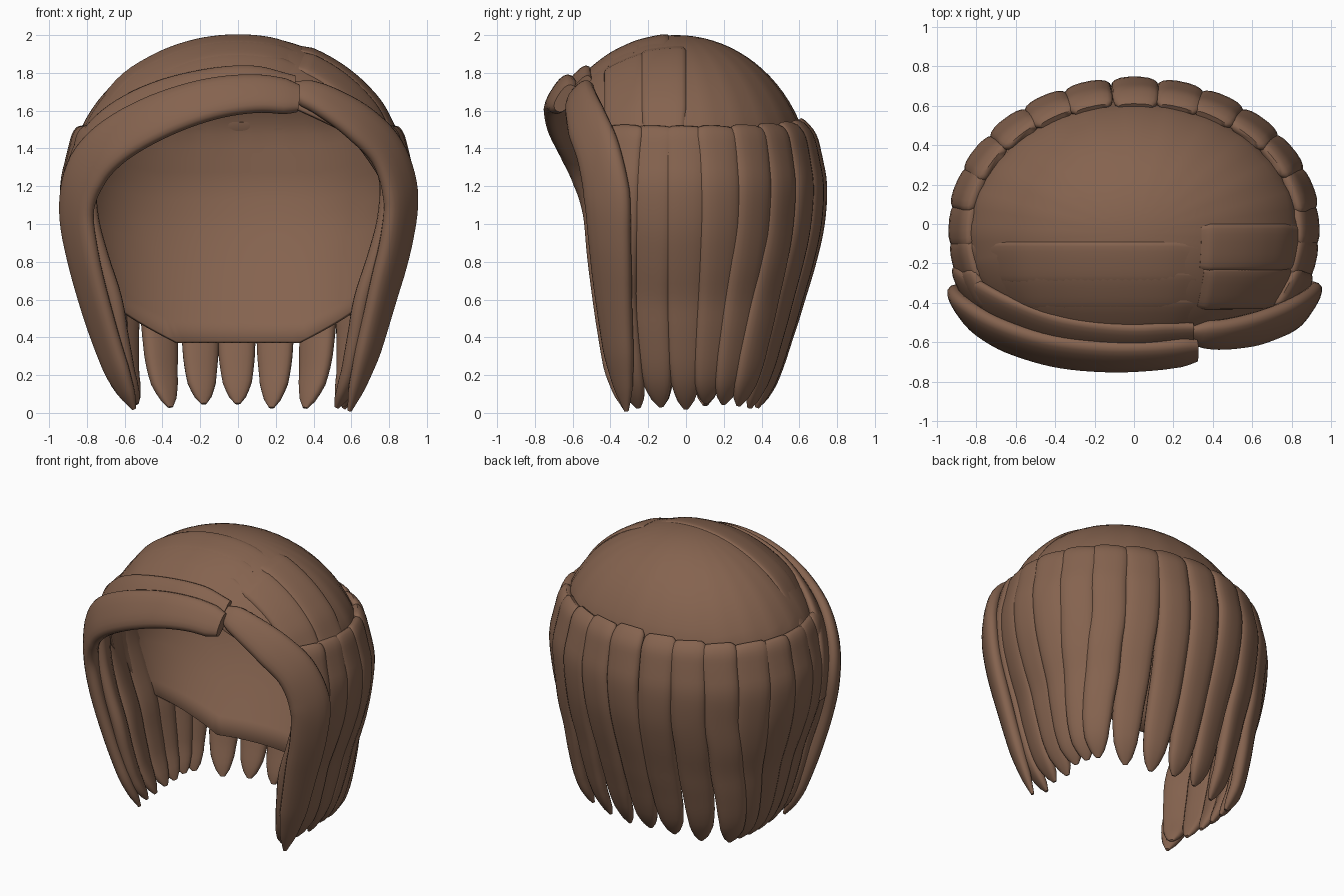
import bpy, bmesh, math, random
from mathutils import Vector

if "Cube" in bpy.data.objects:
    bpy.data.objects.remove(bpy.data.objects["Cube"])

random.seed(4)
brown = bpy.data.materials.new("warm brown")
brown.diffuse_color = (0.235, 0.125, 0.078, 1)
brown.use_nodes = True
brown.node_tree.nodes["Principled BSDF"].inputs["Base Color"].default_value = brown.diffuse_color


def lerp_table(table, v):
    """Linear lookup in rows of (key, a, b...)."""
    rows = sorted(table)
    if v <= rows[0][0]:
        return rows[0][1:]
    for a, b in zip(rows, rows[1:]):
        if v <= b[0]:
            f = (v - a[0]) / (b[0] - a[0])
            return tuple(p + (q - p) * f for p, q in zip(a[1:], b[1:]))
    return rows[-1][1:]


def finish(name, bm, angle=50):
    bmesh.ops.recalc_face_normals(bm, faces=bm.faces)
    me = bpy.data.meshes.new(name)
    bm.to_mesh(me)
    bm.free()
    ob = bpy.data.objects.new(name, me)
    bpy.context.collection.objects.link(ob)
    me.materials.append(brown)
    bpy.ops.object.select_all(action='DESELECT')
    ob.select_set(True)
    bpy.context.view_layer.objects.active = ob
    bpy.ops.object.shade_smooth_by_angle(angle=math.radians(angle))
    return ob


def outward(p):
    return Vector((p.x / 0.81, (p.y + 0.05) / 0.52, max(0, p.z - 1.2) / 0.64)).normalized()


def catmull(pts, n):
    P = [Vector(p) for p in pts]
    P = [2 * P[0] - P[1]] + P + [2 * P[-1] - P[-2]]
    out = []
    for i in range(n + 1):
        u = i / n * (len(P) - 3)
        k = min(int(u), len(P) - 4)
        t = u - k
        a, b, c, d = P[k:k + 4]
        out.append(0.5 * (2 * b + (c - a) * t + (2 * a - 5 * b + 4 * c - d) * t * t
                          + (3 * b - a - 3 * c + d) * t ** 3))
    return out


def soft(v, e):
    return math.copysign(abs(v) ** e, v)


def strand(name, pts, profile, n=30, sides=18):
    """Flattened lock along a path; profile rows are (fraction, half width, half thickness)."""
    path = catmull(pts, n)
    bm = bmesh.new()
    rings = []
    for i, p in enumerate(path):
        tan = (path[min(i + 1, n)] - path[max(i - 1, 0)]).normalized()
        side = tan.cross(outward(p)).normalized()
        nor = side.cross(tan)
        w, h = lerp_table(profile, i / n)
        rings.append([bm.verts.new(p + side * w * soft(math.cos(a), 0.8) + nor * h * soft(math.sin(a), 0.8))
                      for a in (2 * math.pi * k / sides for k in range(sides))])
    for r, q in zip(rings, rings[1:]):
        for k in range(sides):
            bm.faces.new((r[k], r[(k + 1) % sides], q[(k + 1) % sides], q[k]))
    bm.faces.new(rings[0])
    bm.faces.new(rings[-1])
    return finish(name, bm)


# Scalp cap: dome on top, narrowing to the nape, open at the face
INNER = [(0.37, 0.66, 0.34), (0.6, 0.735, 0.47), (0.8, 0.80, 0.575),
         (1.0, 0.855, 0.655), (1.2, 0.87, 0.69), (1.5, 0.835, 0.667)]
HEM = [(0, 0.37), (30, 0.37), (75, 0.62), (100, 0.9), (118, 1.25), (135, 1.48), (160, 1.64), (180, 1.67)]


def cap_radii(z):
    if z < 1.5:
        return lerp_table(INNER, z)
    f = math.sqrt(max(0, 1 - ((z - 1.2) / 0.8) ** 2))
    return 0.9 * f, 0.72 * f


bm = bmesh.new()
COLS, ROWS = 96, 30
apex = bm.verts.new((0, -0.05, 2))
cols = []
for c in range(COLS):
    a = 2 * math.pi * c / COLS
    deg = math.degrees(min(a, 2 * math.pi - a))
    low = lerp_table(HEM, deg)[0]
    col = []
    for r in range(1, ROWS + 1):
        z = 2 - (2 - low) * (r / ROWS) ** 2
        rx, ry = cap_radii(z)
        groove = 0.994 if c % 4 == 2 and deg < 100 and z > 1.45 else 1
        col.append(bm.verts.new((rx * math.sin(a) * groove, -0.05 + ry * math.cos(a) * groove, z)))
    cols.append(col)
for c in range(COLS):
    p, q = cols[c], cols[(c + 1) % COLS]
    bm.faces.new((apex, p[0], q[0]))
    for r in range(ROWS - 1):
        bm.faces.new((p[r], p[r + 1], q[r + 1], q[r]))
cap = finish("scalp_cap", bm, 60)
solid = cap.modifiers.new("thickness", 'SOLIDIFY')
solid.thickness = 0.02
solid.offset = -1

# Hanging locks around the sides and back
# rows: height, side radius, back radius, front radius
OUTER = [(0.0, 0.60, 0.43, 0.54), (0.2, 0.70, 0.51, 0.64), (0.4, 0.755, 0.57, 0.70),
         (0.6, 0.80, 0.63, 0.74), (0.8, 0.87, 0.69, 0.75), (1.0, 0.925, 0.735, 0.75),
         (1.2, 0.94, 0.748, 0.75), (1.4, 0.90, 0.715, 0.74), (1.5, 0.86, 0.67, 0.70), (1.55, 0.82, 0.63, 0.66)]
HALF = 0.052


def ring_point(t, z):
    rx, rb, rf = lerp_table(OUTER, z)
    inset = HALF if z < 1.4 else 0.036
    c, s = math.cos(t), math.sin(t)
    if s < 0:  # square towards the face
        c = soft(c, 0.5)
    else:      # even spacing of the tips at the hem
        even = max(-1, min(1, (math.pi / 2 - t) / math.radians(46)))
        c += (even - c) * 0.9 * max(0, 1 - z)
    return (c * (rx - inset), s * ((rb if s > 0 else rf) - inset), z)


LOCK = [(0, 0.085, 0.02), (0.03, 0.11, 0.032), (0.1, 0.12, 0.04), (0.22, 0.122, HALF), (0.5, 0.118, HALF),
        (0.72, 0.107, HALF), (0.84, 0.095, 0.046), (0.92, 0.076, 0.038), (0.97, 0.048, 0.026), (1, 0.014, 0.01)]
for i in range(17):
    deg = -30 + 15 * i
    tip = random.uniform(0.02, 0.055)
    sway = random.uniform(-1, 1)
    top = 1.55 - 0.04 * abs(math.cos(math.radians(deg)))
    heights = [top, 1.46, 1.35, 1.2, 1.0, 0.8, 0.6, 0.4, 0.2, tip]
    pts = [ring_point(math.radians(deg + sway * math.sin(3 * z)), z) for z in heights]
    strand(f"hanging_lock_{i + 1}", pts, LOCK, n=36)


# Combed layers lying over the dome on both sides of the parting
def on_dome(x, y, lift):
    q = max(0, 1 - (x / 0.9) ** 2 - ((y + 0.05) / 0.72) ** 2)
    p = Vector((x, y, 1.2 + 0.8 * math.sqrt(q)))
    return p + outward(p) * lift


def layer(name, y, x0, sign, half, thick, lift):
    x1 = sign * 0.84 * math.sqrt(1 - ((y + 0.05) / 0.72) ** 2)
    pts = [on_dome(x0 + (x1 - x0) * k / 6, y, lift) for k in range(7)]
    strand(name, pts, [(0, half * 0.9, thick * 0.5), (0.1, half, thick), (0.85, half, thick), (1, half * 0.9, thick * 0.8)])


for i, y in enumerate((-0.12, -0.33)):
    layer(f"right_combed_layer_{i + 1}", y, 0.34, 1, 0.12, 0.024, -0.012)
for i, y in enumerate((-0.2, -0.34, -0.47)):
    layer(f"left_combed_layer_{i + 1}", y, 0.32, -1, 0.11, 0.018, -0.011)

# Under-layer joining the left fringe to the dome
strand("left_fringe_backing",
       [(0.30, -0.56, 1.72), (0.0, -0.585, 1.75), (-0.35, -0.545, 1.69), (-0.62, -0.45, 1.575),
        (-0.79, -0.36, 1.42), (-0.865, -0.31, 1.2), (-0.86, -0.29, 0.95)],
       [(0, 0.08, 0.03), (0.1, 0.11, 0.035), (0.8, 0.11, 0.035), (1, 0.08, 0.03)], n=36)

# Swept fringe that turns into the left face lock
strand("left_fringe",
       [(0.32, -0.64, 1.665), (0.1, -0.665, 1.69), (-0.15, -0.67, 1.66), (-0.42, -0.64, 1.57),
        (-0.66, -0.565, 1.435), (-0.80, -0.485, 1.28), (-0.855, -0.43, 1.08), (-0.82, -0.415, 0.82),
        (-0.735, -0.385, 0.5), (-0.64, -0.355, 0.22), (-0.55, -0.32, 0.02)],
       [(0, 0.08, 0.04), (0.03, 0.105, 0.05), (0.3, 0.135, 0.05), (0.5, 0.15, 0.052),
        (0.65, 0.13, 0.052), (0.8, 0.11, 0.048), (0.9, 0.09, 0.042), (0.96, 0.055, 0.03), (1, 0.012, 0.01)], n=56)

# Right face lock falling from the parting
strand("right_face_lock",
       [(0.29, -0.555, 1.715), (0.45, -0.56, 1.655), (0.64, -0.525, 1.535), (0.79, -0.465, 1.38),
        (0.86, -0.42, 1.16), (0.84, -0.405, 0.92), (0.765, -0.385, 0.62), (0.68, -0.355, 0.3), (0.59, -0.315, 0.01)],
       [(0, 0.05, 0.03), (0.05, 0.085, 0.045), (0.25, 0.125, 0.05), (0.5, 0.14, 0.052), (0.7, 0.12, 0.052),
        (0.87, 0.09, 0.045), (0.95, 0.055, 0.03), (1, 0.012, 0.01)], n=50)
